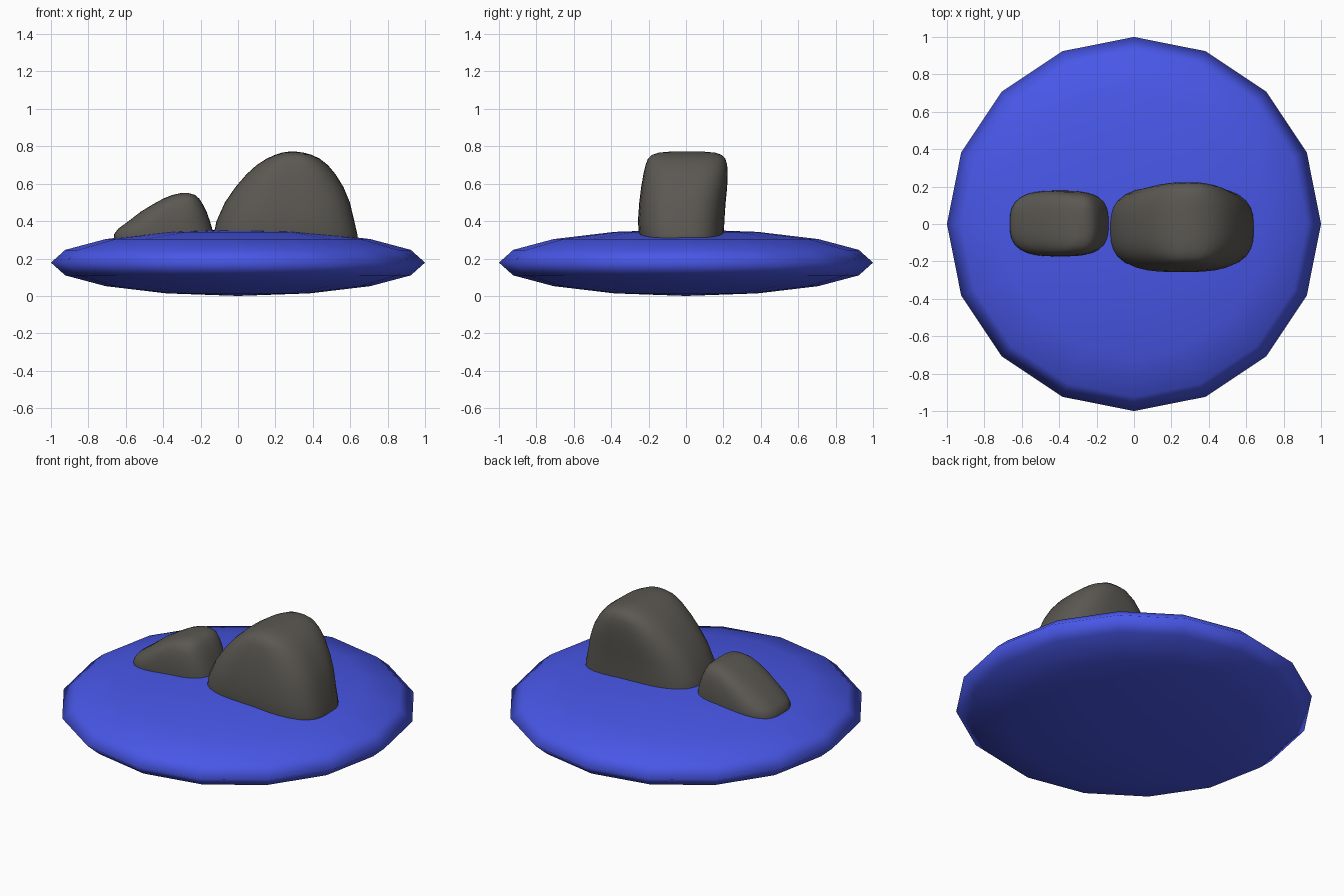
import bpy, bmesh, math

if "Cube" in bpy.data.objects:
    bpy.data.objects.remove(bpy.data.objects["Cube"])


def material(name, rgb):
    m = bpy.data.materials.new(name)
    m.diffuse_color = (*rgb, 1)
    m.use_nodes = True
    m.node_tree.nodes["Principled BSDF"].inputs["Base Color"].default_value = m.diffuse_color
    return m


def finish(name, bm, mat):
    bmesh.ops.recalc_face_normals(bm, faces=bm.faces)
    for f in bm.faces:
        f.smooth = True
    me = bpy.data.meshes.new(name)
    bm.to_mesh(me)
    bm.free()
    me.materials.append(mat)
    ob = bpy.data.objects.new(name, me)
    bpy.context.collection.objects.link(ob)
    return ob


def rock(name, levels, mat, n=3.0, sides=40):
    """Loft of rounded-box sections: (z, x_min, x_max, y_min, y_max)."""
    bm = bmesh.new()
    rings = []
    for z, x0, x1, y0, y1 in levels:
        ring = []
        for i in range(sides):
            a = 2 * math.pi * i / sides
            c, s = math.cos(a), math.sin(a)
            r = (abs(c) ** n + abs(s) ** n) ** (-1 / n)
            ring.append(bm.verts.new(((x0 + x1) / 2 + (x1 - x0) / 2 * r * c,
                                      (y0 + y1) / 2 + (y1 - y0) / 2 * r * s, z)))
        rings.append(ring)
    for a, b in zip(rings, rings[1:]):
        for i in range(sides):
            j = (i + 1) % sides
            bm.faces.new((a[i], a[j], b[j], b[i]))
    bm.faces.new(rings[0])
    bm.faces.new(rings[-1])
    return finish(name, bm, mat)


blue = material("water blue", (0.065, 0.095, 0.80))
grey = material("stone grey", (0.105, 0.098, 0.085))

# Flattened 16-sided disc
bm = bmesh.new()
bmesh.ops.create_uvsphere(bm, u_segments=16, v_segments=8, radius=1)
for v in bm.verts:
    v.co.z = 0.178 * (v.co.z + 1)
finish("water_disc", bm, blue)

# Large domed rock
rock("large_rock", [
    (0.24, -0.13, 0.645, -0.235, 0.195),
    (0.33, -0.13, 0.638, -0.252, 0.203),
    (0.40, -0.115, 0.622, -0.257, 0.205),
    (0.50, -0.07, 0.598, -0.250, 0.212),
    (0.58, -0.015, 0.565, -0.240, 0.220),
    (0.65, 0.045, 0.522, -0.228, 0.223),
    (0.70, 0.10, 0.48, -0.216, 0.220),
    (0.735, 0.155, 0.435, -0.203, 0.210),
    (0.755, 0.20, 0.392, -0.180, 0.188),
    (0.766, 0.235, 0.35, -0.145, 0.155),
    (0.771, 0.27, 0.315, -0.09, 0.10),
], grey)

# Small sloping rock
rock("small_rock", [
    (0.24, -0.67, -0.125, -0.168, 0.172),
    (0.33, -0.662, -0.132, -0.173, 0.178),
    (0.36, -0.640, -0.138, -0.173, 0.178),
    (0.40, -0.585, -0.150, -0.172, 0.176),
    (0.45, -0.520, -0.168, -0.166, 0.170),
    (0.49, -0.455, -0.188, -0.156, 0.160),
    (0.52, -0.400, -0.207, -0.142, 0.146),
    (0.54, -0.350, -0.230, -0.115, 0.120),
    (0.55, -0.305, -0.265, -0.07, 0.075),
], grey)
